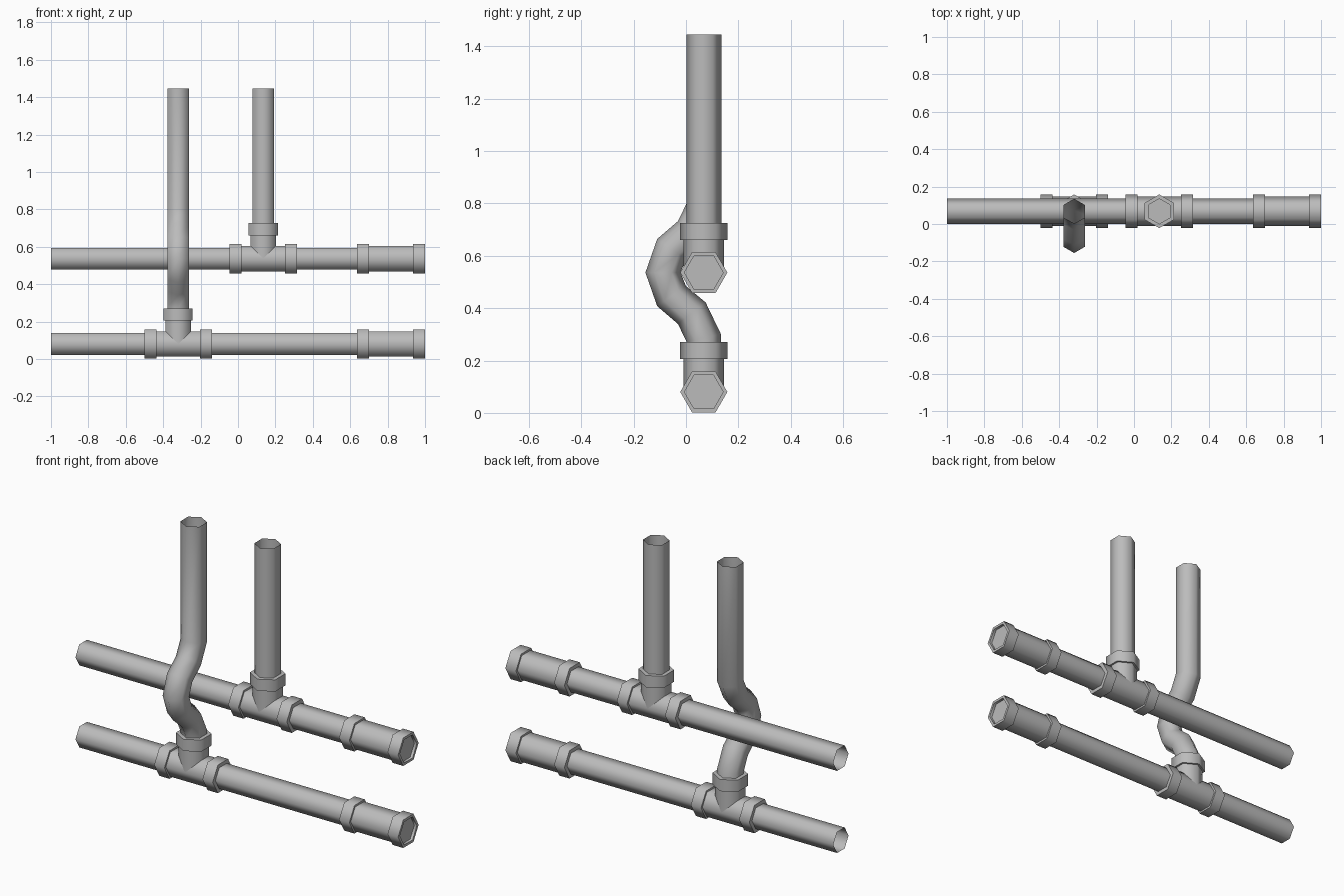
import bpy
import bmesh
import math
from mathutils import Vector

cube = bpy.data.objects.get("Cube")
if cube:
    bpy.data.objects.remove(cube)

SIDES = 6
PIPE, BODY, COLLAR = 0.067, 0.078, 0.09   # corner radii
Y = 0.068                                 # depth of the pipe plane
LOW, HIGH = 0.08, 0.536                   # heights of the two runs
TOP = 1.445

grey = bpy.data.materials.new("pipe grey")
grey.use_nodes = True
colour = (0.5, 0.5, 0.5, 1)
grey.diffuse_color = colour
grey.node_tree.nodes["Principled BSDF"].inputs["Base Color"].default_value = colour


def sweep(name, points, radii, axis=None, cap_start=False, cap_end=False):
    """Skin six-sided rings, corners towards +-y, along a path."""
    bm = bmesh.new()
    points = [Vector(p) for p in points]
    rings = []
    for i, (p, r) in enumerate(zip(points, radii)):
        if axis:
            tangent = Vector(axis)
        else:
            steps = [points[j + 1] - points[j] for j in (i - 1, i)
                     if 0 <= j < len(points) - 1]
            tangent = sum((s.normalized() for s in steps), Vector()).normalized()
        u = Vector((0, 1, 0))
        u = (u - tangent * u.dot(tangent)).normalized()
        v = tangent.cross(u)
        angles = [math.tau * k / SIDES for k in range(SIDES)]
        rings.append([bm.verts.new(p + (u * math.cos(a) + v * math.sin(a)) * r)
                      for a in angles])
    for a, b in zip(rings, rings[1:]):
        for k in range(SIDES):
            n = (k + 1) % SIDES
            bm.faces.new((a[k], a[n], b[n], b[k]))
    if cap_start:
        bm.faces.new(rings[0][::-1])
    if cap_end:
        bm.faces.new(rings[-1])
    mesh = bpy.data.meshes.new(name)
    bm.to_mesh(mesh)
    bm.free()
    mesh.materials.append(grey)
    obj = bpy.data.objects.new(name, mesh)
    bpy.context.collection.objects.link(obj)
    bpy.ops.object.select_all(action="DESELECT")
    obj.select_set(True)
    bpy.context.view_layer.objects.active = obj
    bpy.ops.object.shade_smooth_by_angle(angle=math.radians(65))


def along_x(name, z, profile, **caps):
    sweep(name, [(x, Y, z) for x, r in profile], [r for x, r in profile],
          axis=(1, 0, 0), **caps)


def along_z(name, x, profile, **caps):
    sweep(name, [(x, Y, z) for z, r in profile], [r for z, r in profile],
          axis=(0, 0, 1), **caps)


def tee(name, x, z):
    half, inner = 0.18, 0.117
    along_x(name + "_tee_run", z, [
        (x - half, PIPE), (x - half, COLLAR), (x - inner, COLLAR), (x - inner, BODY),
        (x + inner, BODY), (x + inner, COLLAR), (x + half, COLLAR), (x + half, PIPE)])
    along_z(name + "_tee_branch", x, [
        (z, BODY), (z + 0.125, BODY), (z + 0.125, COLLAR),
        (z + 0.19, COLLAR), (z + 0.19, PIPE)])


# Horizontal runs with a recessed plug fitting on the end
for level, z in (("lower", LOW), ("upper", HIGH)):
    along_x(level + "_pipe", z, [(-1, PIPE), (0.65, PIPE)])
    along_x(level + "_end_cap", z, [
        (0.637, PIPE), (0.637, COLLAR), (0.70, COLLAR), (0.70, BODY), (0.935, BODY),
        (0.935, COLLAR), (1, COLLAR), (1, 0.074), (0.985, 0.074)], cap_end=True)

tee("lower", -0.32, LOW)
tee("upper", 0.135, HIGH)

# Straight riser
along_z("straight_riser", 0.135, [(0.66, PIPE), (TOP, PIPE)], cap_start=True)

# Riser that bends forward around the upper run
bend = [(Y, 0.25), (0.022, 0.155), (-0.055, 0.09)]
path = ([(Y, 0.2)] + [(y, HIGH - d) for y, d in bend] + [(-0.088, HIGH)]
        + [(y, HIGH + d) for y, d in reversed(bend)] + [(Y, TOP)])
sweep("bent_riser", [(-0.32, y, z) for y, z in path], [PIPE] * len(path), cap_start=True)
